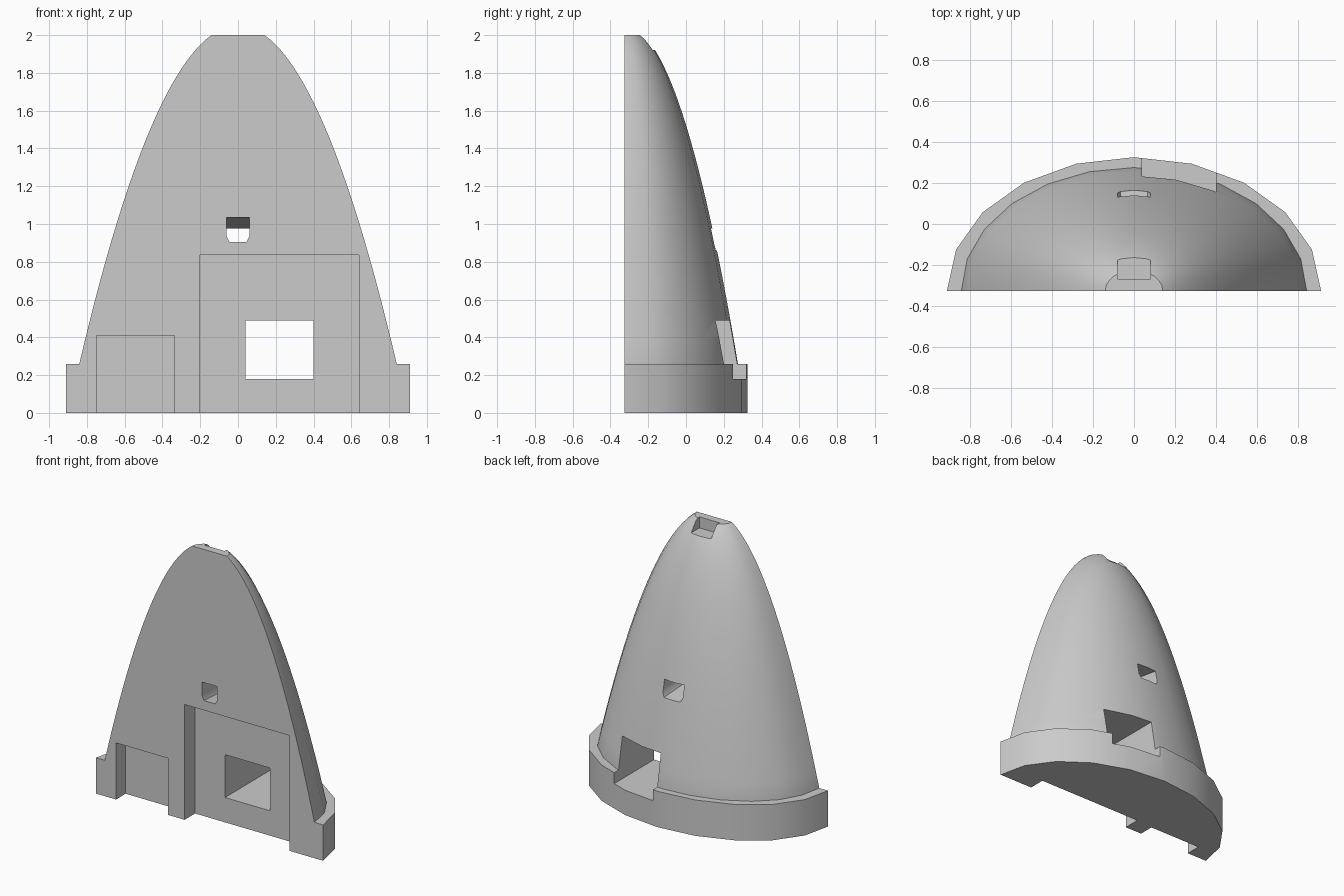
import bpy, bmesh, math

if "Cube" in bpy.data.objects:
    bpy.data.objects.remove(bpy.data.objects["Cube"], do_unlink=True)

FRONT = -0.325          # plane of the flat front
DEPTH = 0.714           # dome depth to half-width ratio

stone = bpy.data.materials.new("light_grey")
stone.use_nodes = True
stone.diffuse_color = (0.6, 0.6, 0.6, 1)
stone.node_tree.nodes["Principled BSDF"].inputs["Base Color"].default_value = (0.6, 0.6, 0.6, 1)


def loft(name, sections):
    """Closed solid through a list of equal-length point loops."""
    bm = bmesh.new()
    loops = [[bm.verts.new(p) for p in s] for s in sections]
    for a, b in zip(loops, loops[1:]):
        for i in range(len(a)):
            j = (i + 1) % len(a)
            bm.faces.new((a[i], a[j], b[j], b[i]))
    bm.faces.new(loops[0])
    bm.faces.new(loops[-1])
    bmesh.ops.recalc_face_normals(bm, faces=bm.faces)
    mesh = bpy.data.meshes.new(name)
    bm.to_mesh(mesh)
    bm.free()
    mesh.materials.append(stone)
    obj = bpy.data.objects.new(name, mesh)
    bpy.context.collection.objects.link(obj)
    return obj


def ellipse(rx, ry, z, sides):
    angles = [math.tau * i / sides for i in range(sides)]
    return [(rx * math.cos(a), FRONT + ry * math.sin(a), z) for a in angles]


def box(name, x0, x1, y0, y1, z0, z1):
    return loft(name, [[(x0, y0, z), (x1, y0, z), (x1, y1, z), (x0, y1, z)]
                       for z in (z0, z1)])


def combine(target, tool, operation):
    mod = target.modifiers.new(tool.name, "BOOLEAN")
    mod.operation, mod.solver, mod.object = operation, "EXACT", tool
    bpy.ops.object.select_all(action="DESELECT")
    bpy.context.view_layer.objects.active = target
    target.select_set(True)
    bpy.ops.object.modifier_apply(modifier=mod.name)
    bpy.data.objects.remove(tool, do_unlink=True)


# Parabolic dome, with a straight foot hidden in the base
rows = 24
half_widths = [0.84 + (0.14 - 0.84) * i / rows for i in range(rows + 1)]
sections = [ellipse(0.84, 0.84 * DEPTH, 0.1, 24)]
for r in half_widths:
    z = 2.05 - 2.536 * r * r
    sections.append(ellipse(r, r * DEPTH, z, 24))
sections[-1] = ellipse(0.14, 0.14 * DEPTH, 2.0, 24)
shell = loft("half_dome_shell", sections)

# Wider faceted base
base = loft("base_ring", [ellipse(0.91, 0.65, z, 20) for z in (0, 0.26)])
combine(shell, base, "UNION")

# Flat front, two recesses, square window and top notch
cutters = [
    box("front_cut", -2, 2, -2, FRONT, -1, 3),
    box("large_recess", -0.2, 0.64, -1, FRONT + 0.12, -1, 0.835),
    box("small_recess", -0.75, -0.335, -1, FRONT + 0.11, -1, 0.41),
    box("window_cut", 0.04, 0.40, -1, 1, 0.18, 0.49),
    box("top_notch", -0.08, 0.08, -0.268, 0.1, 1.92, 3),
]


# Sloping vent, wider and lower towards the back
def vent_section(t):
    w, low, high = 0.06 + 0.02 * t, 0.905 - 0.045 * t, 1.035 - 0.06 * t
    y = FRONT + 0.475 * t
    c = 0.015
    return [(-w + c, y, low), (w - c, y, low), (w, y, low + 2 * c),
            (w, y, high), (-w, y, high), (-w, y, low + 2 * c)]


cutters.append(loft("vent_cut", [vent_section(-0.2), vent_section(1.2)]))
for cutter in cutters:
    combine(shell, cutter, "DIFFERENCE")

bpy.ops.object.shade_smooth_by_angle(angle=math.radians(30))
